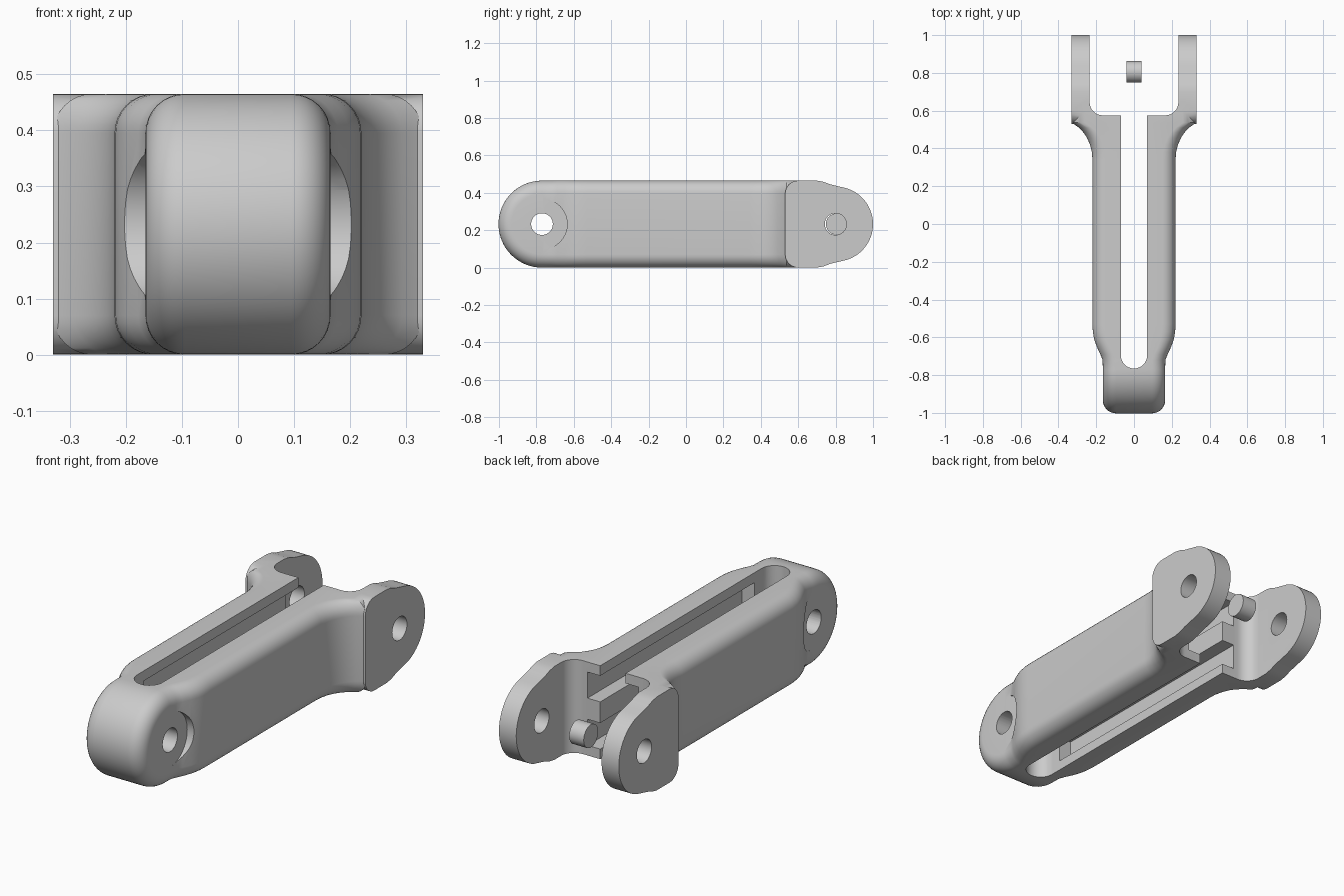
import bpy, bmesh, math
from mathutils import Vector

if "Cube" in bpy.data.objects:
    bpy.data.objects.remove(bpy.data.objects["Cube"])

ZC, R, NOSE_Y, EAR_Y = 0.2325, 0.2325, -0.77, 0.80
grey = bpy.data.materials.new("plain grey")
grey.diffuse_color = (0.6, 0.6, 0.6, 1)
grey.use_nodes = True
grey.node_tree.nodes["Principled BSDF"].inputs["Base Color"].default_value = grey.diffuse_color


def make(name, bm):
    bmesh.ops.remove_doubles(bm, verts=bm.verts, dist=1e-5)
    bmesh.ops.recalc_face_normals(bm, faces=bm.faces)
    me = bpy.data.meshes.new(name)
    bm.to_mesh(me)
    bm.free()
    ob = bpy.data.objects.new(name, me)
    bpy.context.collection.objects.link(ob)
    me.materials.append(grey)
    return ob


def prism(name, pts, offset):
    """Extrude a closed 3D outline along offset."""
    bm = bmesh.new()
    face = bm.faces.new([bm.verts.new(p) for p in pts])
    ext = bmesh.ops.extrude_face_region(bm, geom=[face])
    bmesh.ops.translate(bm, vec=Vector(offset),
                        verts=[v for v in ext["geom"] if isinstance(v, bmesh.types.BMVert)])
    return make(name, bm)


def arc(cx, cy, r, a0, a1, n):
    return [(cx + r * math.cos(math.radians(a0 + (a1 - a0) * i / n)),
             cy + r * math.sin(math.radians(a0 + (a1 - a0) * i / n))) for i in range(n + 1)]


def rod(name, y, r, x0, x1, n=40):
    return prism(name, [(x0, a, b) for a, b in arc(y, ZC, r, 0, 360, n)[:-1]], (x1 - x0, 0, 0))


def box(name, x, y0, y1, z0, z1):
    return prism(name, [(-x, y0, z0), (x, y0, z0), (x, y1, z0), (-x, y1, z0)], (0, 0, z1 - z0))


def boolean(target, tool, op):
    m = target.modifiers.new(op, "BOOLEAN")
    m.operation, m.solver, m.object = op, "EXACT", tool
    bpy.context.view_layer.objects.active = target
    bpy.ops.object.modifier_apply(modifier=m.name)
    bpy.data.objects.remove(tool)


def upper_profile(w, r=0.07, h=R):
    """Upper half of a rounded rectangle, from right to left."""
    return ([(w, 0)] + arc(w - r, h - r, r, 0, 90, 8)
            + arc(r - w, h - r, r, 90, 180, 8) + [(-w, 0)])


# Arm: lathed nose, then lofted sections that flare out toward the fork
bm = bmesh.new()


def bridge(a, b, closed):
    n = len(a)
    for i in range(n if closed else n - 1):
        quad = [a[i], a[(i + 1) % n], b[(i + 1) % n], b[i]]
        pts = []
        for p in quad:
            if all((Vector(p) - Vector(q)).length > 1e-6 for q in pts):
                pts.append(p)
        if len(pts) > 2:
            bm.faces.new([bm.verts.new(p) for p in pts])


prof = upper_profile(0.165)
turns = [math.radians(90 + 180 * i / 32) for i in range(33)]
nose = [[(x, NOSE_Y + h * math.cos(t), ZC + h * math.sin(t)) for x, h in prof] for t in turns]
for a, b in zip(nose, nose[1:]):
    bridge(a, b, False)

stations = [(NOSE_Y, 0.165), (-0.72, 0.166), (-0.69, 0.178), (-0.65, 0.197), (-0.61, 0.211),
            (-0.57, 0.218), (-0.53, 0.22), (0.34, 0.22), (0.38, 0.223), (0.42, 0.233),
            (0.455, 0.248), (0.485, 0.268), (0.51, 0.292), (0.537, 0.3295), (0.65, 0.3295)]
rings = []
for y, w in stations:
    up = upper_profile(w)
    rings.append([(x, y, ZC + h) for x, h in up] + [(x, y, ZC - h) for x, h in up[-2:0:-1]])
for a, b in zip(rings, rings[1:]):
    bridge(a, b, True)
bm.faces.new([bm.verts.new(p) for p in rings[-1]])
arm = make("arm", bm)

# Fork ears: flat plates with a round tip
half = [(0.70, 0.2325), (0.735, 0.226), (0.77, 0.213), (0.81, 0.203)]
upper = arc(0.60, R - 0.07, 0.07, 180, 90, 8) + half + arc(EAR_Y, 0, 0.2, 78, 0, 16)
outline = upper + [(y, -z) for y, z in upper[-2::-1]]
for s in (1, -1):
    ear = prism("ear", [(s * 0.2, y, ZC + z) for y, z in outline], (s * 0.13, 0, 0))
    boolean(arm, ear, "UNION")

# Gap between the ears, with filleted inner corners
gap = arc(-0.165, 0.645, 0.07, 180, 270, 8) + arc(0.165, 0.645, 0.07, 270, 360, 8)
gap += [(0.235, 1.2), (-0.235, 1.2)]
boolean(arm, prism("gap", [(x, y, -0.2) for x, y in gap], (0, 0, 1)), "DIFFERENCE")

# Long slot right through the arm, and two side grooves within it
slot = arc(0, -0.695, 0.07, 180, 360, 16) + [(0.07, 0.8), (-0.07, 0.8)]
boolean(arm, prism("slot", [(x, y, -0.2) for x, y in slot], (0, 0, 1)), "DIFFERENCE")
for z0, z1 in ((0.05, 0.18), (0.285, 0.415)):
    boolean(arm, box("groove", 0.14, -0.64, 0.8, z0, z1), "DIFFERENCE")

# Flat round seats beside the nose, and the pivot holes
for s in (1, -1):
    boolean(arm, rod("seat", NOSE_Y, 0.135, s * 0.1652, s * 0.4), "DIFFERENCE")
for y in (NOSE_Y, EAR_Y):
    boolean(arm, rod("hole", y, 0.058, -0.6, 0.6), "DIFFERENCE")

# Short pin floating between the ears
pin = rod("pin", EAR_Y + 0.005, 0.057, -0.04, 0.04)

for ob in (arm, pin):
    bpy.ops.object.select_all(action="DESELECT")
    ob.select_set(True)
    bpy.context.view_layer.objects.active = ob
    bpy.ops.object.shade_smooth_by_angle(angle=math.radians(30))
